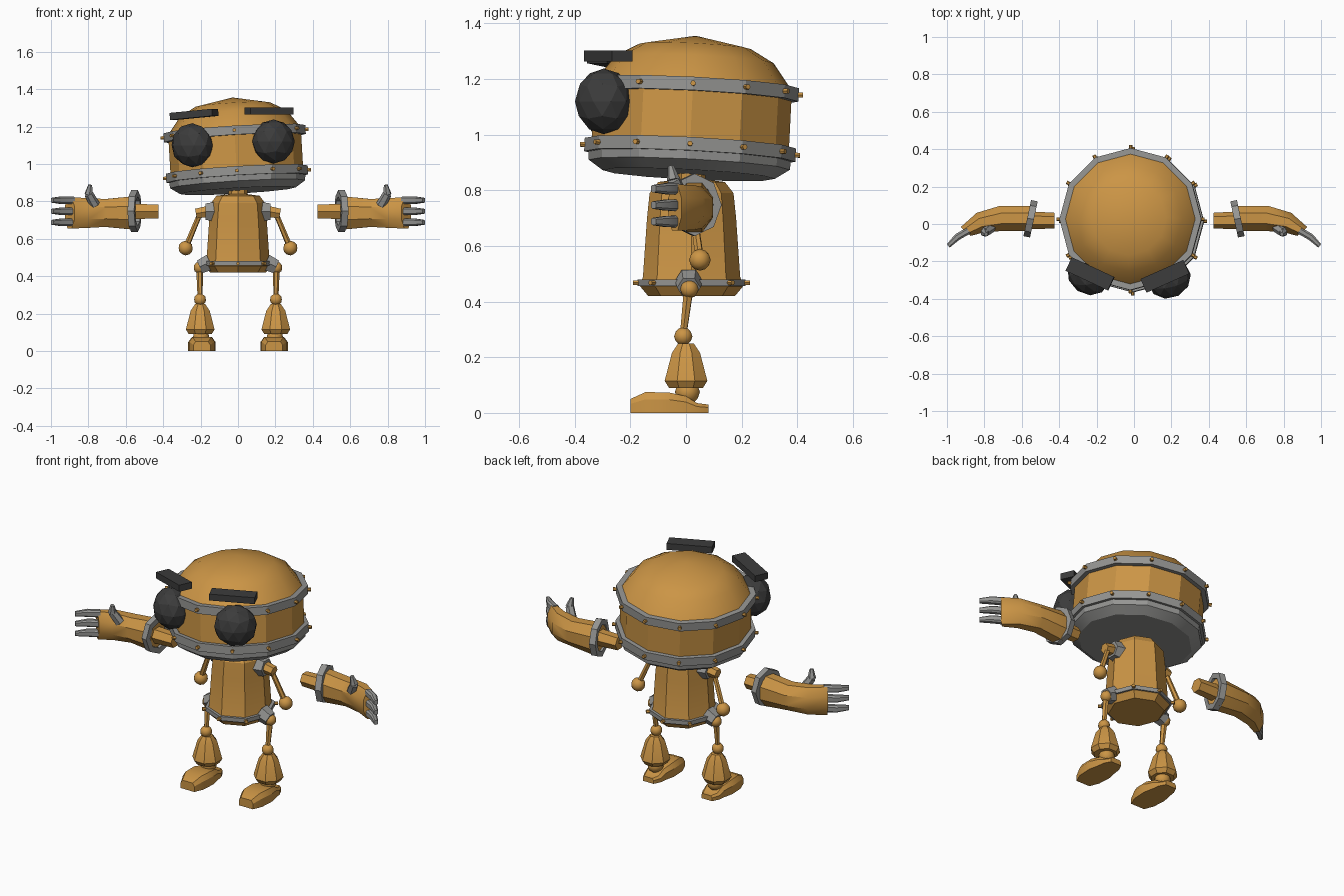
import bpy, bmesh
from math import sin, cos, pi, radians
from mathutils import Matrix, Vector, Euler

old = bpy.data.objects.get("Cube")
if old:
    bpy.data.objects.remove(old, do_unlink=True)


def material(name, rgb):
    m = bpy.data.materials.new(name)
    m.use_nodes = True
    m.diffuse_color = (*rgb, 1)
    m.node_tree.nodes["Principled BSDF"].inputs["Base Color"].default_value = (*rgb, 1)
    return m


OCHRE = material("ochre paint", (0.60, 0.30, 0.06))
STEEL = material("grey steel", (0.30, 0.30, 0.29))
DARK = material("dark rubber", (0.045, 0.045, 0.045))
MIRROR = Matrix.Scale(-1, 4, (1, 0, 0))


def add(name, bm, mat, matrix=Matrix(), angle=28):
    """Turn a bmesh into a finished object."""
    bm = bm.copy()
    bmesh.ops.transform(bm, matrix=matrix, verts=bm.verts)
    bmesh.ops.remove_doubles(bm, verts=bm.verts, dist=0.0005)
    bmesh.ops.recalc_face_normals(bm, faces=bm.faces)
    me = bpy.data.meshes.new(name)
    bm.to_mesh(me)
    bm.free()
    me.materials.append(mat)
    ob = bpy.data.objects.new(name, me)
    bpy.context.collection.objects.link(ob)
    if angle:
        bpy.ops.object.select_all(action="DESELECT")
        ob.select_set(True)
        bpy.context.view_layer.objects.active = ob
        bpy.ops.object.shade_smooth_by_angle(angle=radians(angle))


def pair(name, bm, mat, matrix=Matrix(), angle=28):
    add("left_" + name, bm, mat, matrix, angle)
    add("right_" + name, bm, mat, MIRROR @ matrix, angle)


def loft(rings, loop=False):
    """Skin a list of point rings; cap the ends or join them into a loop."""
    bm = bmesh.new()
    rows = [[bm.verts.new(p) for p in ring] for ring in rings]
    n = len(rows[0])
    for a, b in zip(rows, rows[1:] + rows[:1] if loop else rows[1:]):
        for i in range(n):
            j = (i + 1) % n
            bm.faces.new((a[i], a[j], b[j], b[i]))
    if not loop:
        bm.faces.new(rows[0])
        bm.faces.new(rows[-1])
    return bm


def lathe(profile, sides, loop=False, squash=1.0, turn=0.0):
    angles = [2 * pi * (i + turn) / sides for i in range(sides)]
    return loft([[(r * cos(a), r * squash * sin(a), z) for a in angles] for r, z in profile], loop)


def band(inner, outer, z0, z1, sides, squash=1.0):
    return lathe([(inner, z0), (outer, z0), (outer, z1), (inner, z1)], sides, True, squash)


def rod(a, b, r1, r2, sides=6):
    a, b = Vector(a), Vector(b)
    bm = lathe([(r1, 0), (r2, (b - a).length)], sides)
    m = Matrix.Translation(a) @ (b - a).to_track_quat("Z", "Y").to_matrix().to_4x4()
    bmesh.ops.transform(bm, matrix=m, verts=bm.verts)
    return bm


def ball(r, detail=2):
    bm = bmesh.new()
    bmesh.ops.create_icosphere(bm, subdivisions=detail, radius=r)
    return bm


def box(x, y, z):
    bm = bmesh.new()
    bmesh.ops.create_cube(bm, size=1, matrix=Matrix.Diagonal((x, y, z, 1)))
    return bm


def at(x, y, z, rx=0, ry=0, rz=0):
    return Matrix.Translation((x, y, z)) @ Euler((radians(rx), radians(ry), radians(rz))).to_matrix().to_4x4()


def bolts(name, count, r, z, matrix, squash=1.0):
    for i in range(count):
        a = 2 * pi * i / count
        out = Vector((cos(a), sin(a) * squash, 0))
        c = Vector((0, 0, z))
        add(name, rod(c + out * (r - 0.02), c + out * (r + 0.016), 0.01, 0.01), OCHRE, matrix)


# Head, slightly tilted
head = at(0, 0.01, 0.857, -2.9, -3.4)
add("head_shell", lathe([(0.355, 0.07), (0.355, 0.32), (0.285, 0.415), (0.2, 0.462), (0, 0.5)], 12), OCHRE, head)
add("head_base", lathe([(0.31, 0), (0.362, 0.035), (0.365, 0.075)], 12), STEEL, head)
for part, z in (("lower", 0.065), ("upper", 0.282)):
    add(part + "_head_band", band(0.345, 0.38, z, z + 0.048, 12), STEEL, head)
    bolts(part + "_head_bolt", 12, 0.38, z + 0.024, head)

# Eyes and brows
flat = Matrix.Diagonal((1, 0.85, 1, 1))
add("left_eye", ball(0.118), DARK, at(0.19, -0.295, 1.12, 0, 0, 28) @ flat, 0)
add("right_eye", ball(0.118), DARK, at(-0.245, -0.275, 1.10, 0, 0, -35) @ flat, 0)
add("left_brow", box(0.25, 0.08, 0.038), DARK, at(0.165, -0.28, 1.283, 0, 0, 24), 0)
add("right_brow", box(0.25, 0.08, 0.038), DARK, at(-0.235, -0.267, 1.265, 0, -5, -25), 0)

# Body, waist band and neck
body = at(0, 0.02, 0)
add("body", lathe([(0.15, 0.42), (0.178, 0.455), (0.168, 0.49), (0.154, 0.70), (0.145, 0.79),
                   (0.115, 0.83), (0.04, 0.84)], 8, squash=1.04), OCHRE, body)
add("waist_band", band(0.16, 0.19, 0.456, 0.48, 8, 1.02), STEEL, body)
bolts("waist_bolt", 8, 0.19, 0.468, body, 1.02)
add("neck", lathe([(0.05, 0.82), (0.05, 0.87)], 8), OCHRE, body)

# Shoulders and upper arms
pair("shoulder_plate", rod((0.125, 0.02, 0.745), (0.175, 0.02, 0.745), 0.06, 0.05), STEEL)
pair("shoulder_joint", rod((0.165, 0.02, 0.745), (0.225, 0.02, 0.735), 0.034, 0.03), OCHRE)
pair("upper_arm", rod((0.205, 0.025, 0.73), (0.28, 0.05, 0.55), 0.014, 0.016), OCHRE)
pair("elbow", ball(0.039), OCHRE, at(0.28, 0.05, 0.55), 40)

# Hips and legs
pair("hip_plate", rod((0.15, 0.01, 0.475), (0.205, 0.01, 0.45), 0.05, 0.042), STEEL)
pair("hip_joint", ball(0.033), OCHRE, at(0.205, 0.012, 0.445), 40)
pair("thigh", rod((0.205, 0.01, 0.45), (0.203, -0.01, 0.28), 0.019, 0.013), OCHRE)
pair("knee", ball(0.033), OCHRE, at(0.203, -0.01, 0.275), 40)
pair("shin", lathe([(0.03, 0.25), (0.055, 0.215), (0.083, 0.115), (0.066, 0.09)], 8, turn=0.5), OCHRE,
     at(0.202, 0, 0))
pair("ankle", ball(0.045), OCHRE, at(0.197, 0.005, 0.075), 40)

# Feet: half outline as (half width, y, top height)
half = [(0.045, -0.2, 0.05), (0.068, -0.145, 0.075), (0.073, -0.06, 0.073), (0.06, 0.0, 0.06),
        (0.055, 0.04, 0.035), (0.035, 0.08, 0.03)]
foot = loft([[(-w, y, 0), (w, y, 0), (w, y, h * 0.65), (w * 0.75, y, h), (-w * 0.75, y, h), (-w, y, h * 0.65)]
             for w, y, h in half])
pair("foot", foot, OCHRE, at(0.193, 0, 0))

# Forearms, cuffs and curved gloves
pair("forearm", rod((0.425, 0.018, 0.746), (0.57, 0.02, 0.746), 0.042, 0.048), OCHRE)
cuff = band(0.078, 0.112, -0.018, 0.018, 8, 0.88)
pair("cuff", cuff, STEEL, at(0.553, 0.028, 0.748, 0, 90, 12))
rings = []
for x, y, ry, rz, yaw in ((0.55, 0.03, 0.068, 0.092, 0), (0.71, 0.03, 0.069, 0.076, -5),
                          (0.82, 0.008, 0.057, 0.082, -22), (0.9, -0.04, 0.036, 0.085, -48)):
    m = at(x, y, 0.738, 0, 0, yaw)
    rings.append([m @ Vector((0, ry * 1.06 * cos(a), rz * 1.06 * sin(a)))
                  for a in [pi / 4 * (i + 0.5) for i in range(8)]])
pair("glove", loft(rings), OCHRE, angle=35)

# Fingers and thumbs
for name, z in (("lower", 0.688), ("middle", 0.747), ("upper", 0.806)):
    path = ((0.885, -0.035, 0.021), (0.945, -0.07, 0.02), (0.993, -0.117, 0.013))
    finger = loft([[(x + dx * r * 0.6, y + dx * r * 0.7, z + dz * r)
                    for dx, dz in ((1, 0.6), (0.5, 1), (-0.5, 1), (-1, 0.6),
                                   (-1, -0.6), (-0.5, -1), (0.5, -1), (1, -0.6))] for x, y, r in path])
    pair(name + "_finger", finger, STEEL)
pair("thumb_base", rod((0.765, -0.02, 0.78), (0.798, -0.045, 0.84), 0.028, 0.024), STEEL)
pair("thumb_tip", rod((0.798, -0.045, 0.838), (0.79, -0.055, 0.888), 0.024, 0.011), STEEL)
